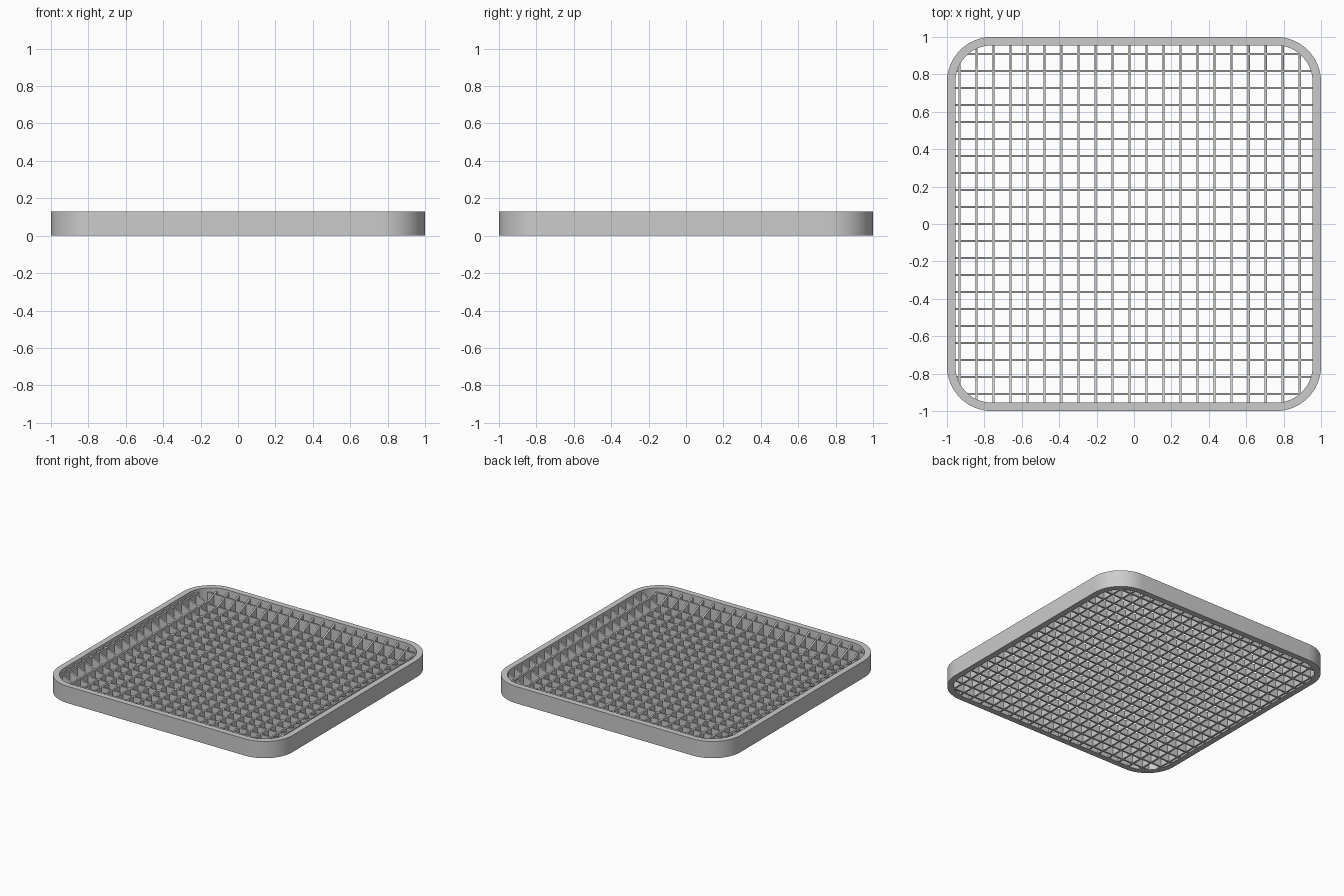
import bpy
import bmesh
import math

cube = bpy.data.objects.get("Cube")
if cube:
    bpy.data.objects.remove(cube, do_unlink=True)

HEIGHT = 0.13
INNER = 0.955          # half width inside the rim
RADIUS = 0.24          # outer corner radius
CORE = 1 - RADIUS      # corner centre
INNER_R = INNER - CORE
PITCH = 1 / 11
THICK = 0.013
SLOPE_W = 0.15         # width of the sloped border of the grid
EDGE_H, LOW_H = 0.118, 0.05

grey = bpy.data.materials.new("light grey plastic")
grey.use_nodes = True
grey.diffuse_color = (0.6, 0.6, 0.6, 1)
grey.node_tree.nodes["Principled BSDF"].inputs["Base Color"].default_value = (0.6, 0.6, 0.6, 1)


def finish(name, bm):
    bmesh.ops.recalc_face_normals(bm, faces=bm.faces)
    mesh = bpy.data.meshes.new(name)
    bm.to_mesh(mesh)
    bm.free()
    mesh.materials.append(grey)
    obj = bpy.data.objects.new(name, mesh)
    bpy.context.collection.objects.link(obj)
    return obj


def outline(bm, radius, z, steps=16):
    """Loop of vertices around a rounded square."""
    verts = []
    for corner in range(4):
        mid = math.pi / 4 + corner * math.pi / 2
        cx = math.copysign(CORE, math.cos(mid))
        cy = math.copysign(CORE, math.sin(mid))
        for i in range(steps + 1):
            a = (corner + i / steps) * math.pi / 2
            verts.append(bm.verts.new((cx + radius * math.cos(a), cy + radius * math.sin(a), z)))
    return verts


# Rounded square rim
bm = bmesh.new()
loops = [outline(bm, RADIUS, 0), outline(bm, RADIUS, HEIGHT),
         outline(bm, INNER_R, HEIGHT), outline(bm, INNER_R, 0)]
for k, loop in enumerate(loops):
    other = loops[(k + 1) % len(loops)]
    for i in range(len(loop)):
        j = (i + 1) % len(loop)
        bm.faces.new((loop[i], loop[j], other[j], other[i]))
rim = finish("rim", bm)
bpy.ops.object.select_all(action="DESELECT")
rim.select_set(True)
bpy.context.view_layer.objects.active = rim
bpy.ops.object.shade_smooth_by_angle(angle=math.radians(30))


def slat_height(gap):
    return max(LOW_H, EDGE_H - (EDGE_H - LOW_H) * gap / SLOPE_W)


def add_slat(bm, offset, along_x):
    """Upright slat whose top rises towards the rim."""
    gap = INNER - abs(offset)
    over = max(0, abs(offset) - CORE)
    reach = CORE + math.sqrt(INNER_R ** 2 - over ** 2)
    flat = INNER - min(gap, SLOPE_W)
    end = reach + 0.012
    top = slat_height(gap)
    profile = [(-end, 0), (end, 0)]
    if reach > flat + 0.01:
        end_top = slat_height(min(gap, INNER - reach))
        profile += [(end, end_top), (flat, top), (-flat, top), (-end, end_top)]
    else:
        profile += [(end, top), (-end, top)]
    sides = []
    for shift in (-THICK / 2, THICK / 2):
        c = offset + shift
        sides.append([bm.verts.new((t, c, z) if along_x else (c, t, z)) for t, z in profile])
    bm.faces.new(sides[0])
    bm.faces.new(sides[1])
    for i in range(len(profile)):
        j = (i + 1) % len(profile)
        bm.faces.new((sides[0][i], sides[0][j], sides[1][j], sides[1][i]))


# Crossing slats of the open grid
for name, along_x, shift in (("cross_slats", True, 0), ("lengthwise_slats", False, -0.024)):
    bm = bmesh.new()
    for i in range(-10, 11):
        add_slat(bm, i * PITCH + shift, along_x)
    finish(name, bm)
